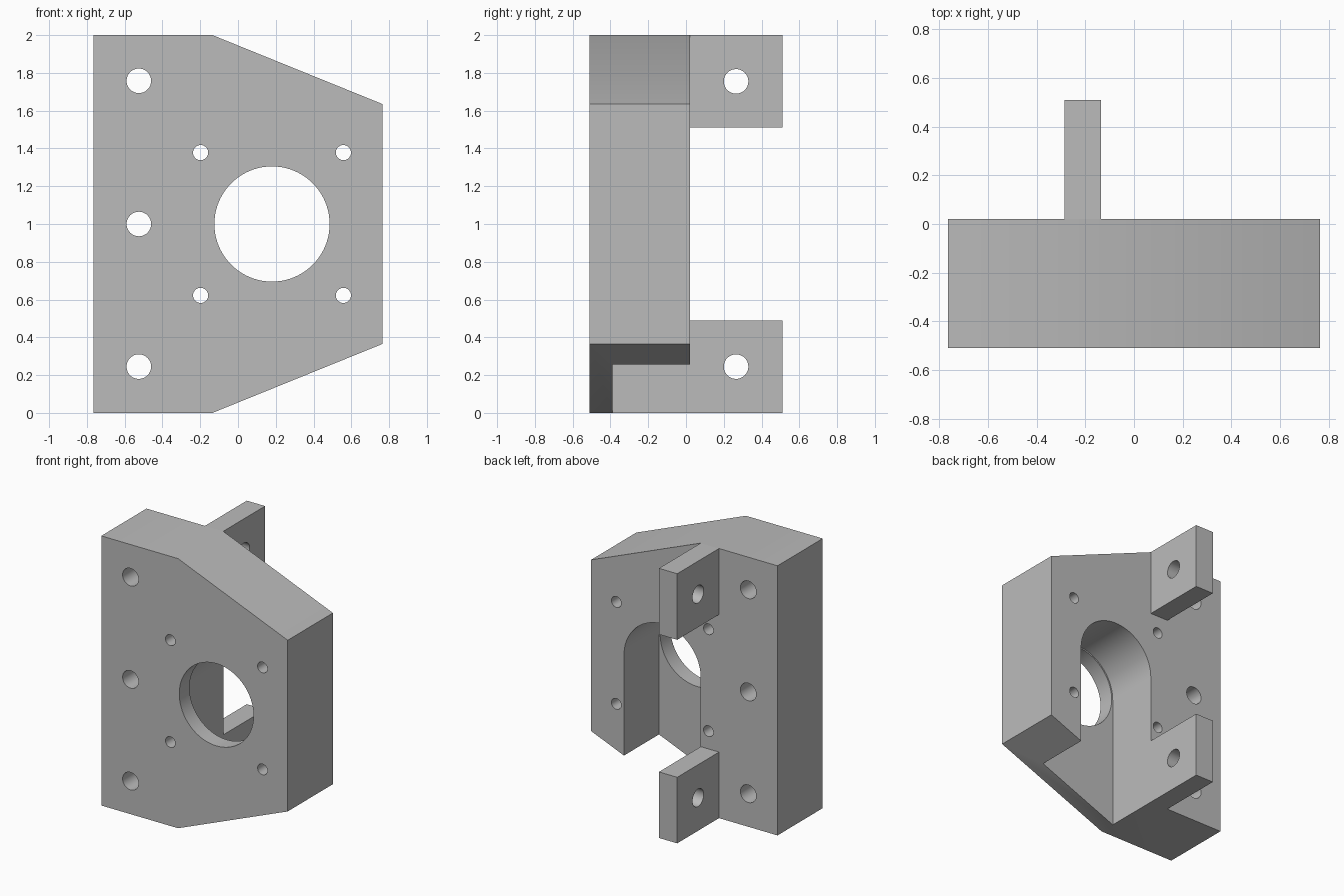
import bpy
import bmesh
import math
from mathutils import Vector

cube = bpy.data.objects.get("Cube")
if cube:
    bpy.data.objects.remove(cube, do_unlink=True)

grey = bpy.data.materials.new("machined grey")
grey.use_nodes = True
colour = (0.5, 0.5, 0.5, 1)
grey.diffuse_color = colour
grey.node_tree.nodes["Principled BSDF"].inputs["Base Color"].default_value = colour

FRONT, FLOOR, BACK, TAB_END = -0.51, -0.39, 0.02, 0.51
SIDE = 0.765
WALL = -0.135          # inner tab face, chamfer start and slot wall
BORE = (0.18, 1.0)


def prism(name, outline, start, end, axis="Y"):
    """Extrude an outline, given as (x, z) or (y, z), along an axis."""
    def place(p, depth):
        return Vector((p[0], depth, p[1])) if axis == "Y" else Vector((depth, p[0], p[1]))
    bm = bmesh.new()
    face = bm.faces.new([bm.verts.new(place(p, start)) for p in outline])
    extruded = bmesh.ops.extrude_face_region(bm, geom=[face])["geom"]
    shift = place((0, 0), end - start)
    bmesh.ops.translate(bm, vec=shift, verts=[v for v in extruded if isinstance(v, bmesh.types.BMVert)])
    bmesh.ops.recalc_face_normals(bm, faces=bm.faces)
    mesh = bpy.data.meshes.new(name)
    bm.to_mesh(mesh)
    bm.free()
    mesh.materials.append(grey)
    obj = bpy.data.objects.new(name, mesh)
    bpy.context.collection.objects.link(obj)
    return obj


def arc(centre, radius, sweep, count):
    return [(centre[0] + radius * math.cos(sweep * i / count),
             centre[1] + radius * math.sin(sweep * i / count)) for i in range(count + 1)]


def circle(centre, radius, count=48):
    return arc(centre, radius, math.tau, count)[:-1]


def select(obj):
    bpy.ops.object.select_all(action="DESELECT")
    obj.select_set(True)
    bpy.context.view_layer.objects.active = obj


def cut(target, cutter):
    cutter.hide_render = True
    mod = target.modifiers.new("cut", "BOOLEAN")
    mod.operation = "DIFFERENCE"
    mod.solver = "EXACT"
    mod.object = cutter
    select(target)
    bpy.ops.object.modifier_apply(modifier=mod.name)
    bpy.data.objects.remove(cutter, do_unlink=True)


def finish(obj):
    select(obj)
    bpy.ops.object.shade_smooth_by_angle(angle=math.radians(30))


# Main block with two chamfered corners
body = prism("motor_mount_block", [(-SIDE, 0), (WALL, 0), (SIDE, 0.365), (SIDE, 1.635),
                                   (WALL, 2), (-SIDE, 2)], FRONT, BACK)

# Arched slot open at the bottom and the back
radius = BORE[0] - WALL
slot = arc(BORE, radius, math.pi, 48) + [(WALL, -0.2), (BORE[0] + radius, -0.2)]
cut(body, prism("slot_cutter", slot, FLOOR, BACK + 0.2))

# Central bore, bolt holes and screw holes
holes = [(BORE, 0.305, 96)]
holes += [((-0.525, z), 0.065, 48) for z in (0.245, 1, 1.758)]
holes += [((x, z), 0.04, 48) for x in (-0.198, 0.558) for z in (0.622, 1.378)]
for centre, size, count in holes:
    cut(body, prism("hole_cutter", circle(centre, size, count), FRONT - 0.1, BACK + 0.1))
finish(body)

# Drilled tabs on the back
for name, low, high in (("lower_tab", 0, 0.49), ("upper_tab", 1.51, 2)):
    tab = prism(name, [(BACK, low), (TAB_END, low), (TAB_END, high), (BACK, high)],
                WALL - 0.15, WALL, "X")
    middle = ((BACK + TAB_END) / 2, (low + high) / 2)
    cut(tab, prism("hole_cutter", circle(middle, 0.065), WALL - 0.3, WALL + 0.1, "X"))
    finish(tab)
